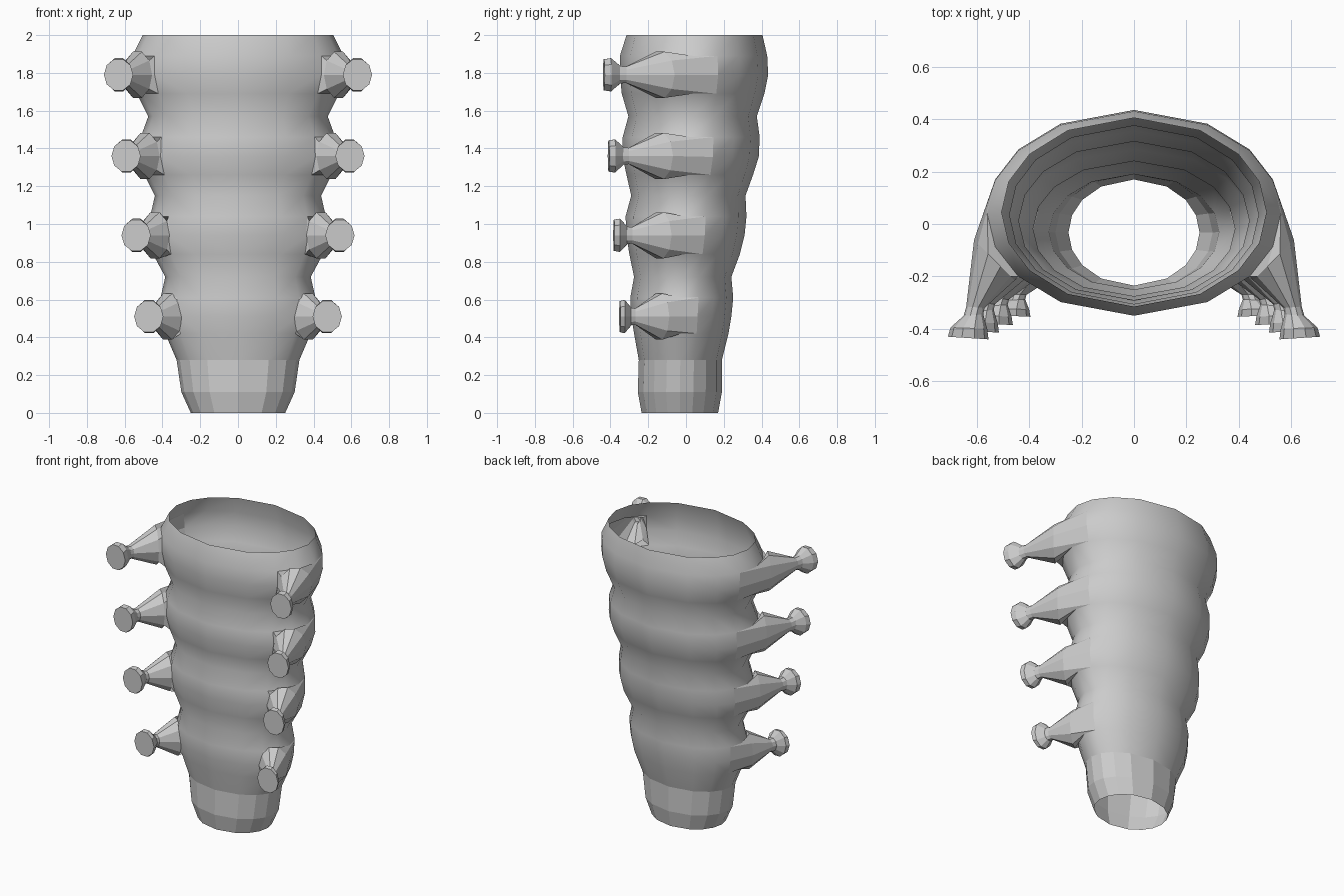
import bpy, bmesh
from math import sin, cos, radians
from mathutils import Vector

if "Cube" in bpy.data.objects:
    bpy.data.objects.remove(bpy.data.objects["Cube"])

# Body rings: height, half width, front y, back y
rings = [
    (0.00, .250, -.235, .170), (0.11, .300, -.255, .190), (0.28, .325, -.250, .190),
    (0.42, .385, -.275, .225), (0.51, .405, -.290, .240), (0.61, .410, -.295, .250), (0.72, .385, -.275, .240),
    (0.84, .450, -.300, .285), (0.94, .470, -.315, .310), (1.04, .465, -.320, .320), (1.15, .440, -.290, .315),
    (1.26, .495, -.315, .355), (1.355, .520, -.335, .385), (1.46, .515, -.335, .390), (1.57, .475, -.305, .375),
    (1.69, .535, -.340, .415), (1.79, .560, -.350, .435), (1.89, .560, -.350, .430), (2.00, .505, -.315, .405),
]
angles = [90, 60, 38, 19, 0, -19, -38, -60, -90]

# Arms: first body ring of the opening, centre height, x shift, y scale, y shift
arms = [(15, 1.79, 0, 1, 0), (11, 1.36, -.04, .91, -.014),
        (7, .94, -.093, .815, -.027), (3, .51, -.16, .70, -.046)]
# Arm sections: outer x, y, inner x, y, half height
sections = [(.61, -.06, .455, -.215, .122), (.64, -.315, .57, -.32, .043),
            (.65, -.35, .575, -.345, .046), (.70, -.395, .56, -.40, .088),
            (.71, -.43, .555, -.44, .082)]

bm = bmesh.new()

# Right half of the open ribbed tube, with openings for the arms
grid = []
for z, w, yf, yb in rings:
    row = []
    for a in angles:
        x = w * cos(radians(a)) if abs(a) < 90 else 0
        y = (yf + yb) / 2 + (yb - yf) / 2 * sin(radians(a))
        row.append(bm.verts.new((x, y, z)))
    grid.append(row)

open_rows = {r + k for r, *_ in arms for k in (0, 1)}
for r in range(len(rings) - 1):
    for c in range(len(angles) - 1):
        if r in open_rows and 3 <= c <= 5:
            continue
        f = bm.faces.new((grid[r][c + 1], grid[r][c], grid[r + 1][c], grid[r + 1][c + 1]))
        f.smooth = r >= 2

# Side arms drawn out of the openings, flaring to a blunt tip
border = [(0, 3), (0, 4), (0, 5), (0, 6), (1, 6), (2, 6), (2, 5), (2, 4), (2, 3), (1, 3)]
for r, zc, dx, sy, dy in arms:
    loop = [grid[r + i][c] for i, c in border]
    for ox, oy, ix, iy, h in sections:
        outer = Vector((ox + dx, oy * sy + dy, zc))
        inner = Vector((ix + dx, iy * sy + dy, zc))
        mid, half = (outer + inner) / 2, (outer - inner) / 2
        ring = []
        for i in range(10):
            a = radians(-36 * (i + 1))
            ring.append(bm.verts.new(mid + half * cos(a) + Vector((0, 0, h * sin(a) / .95))))
        for i in range(10):
            j = (i + 1) % 10
            bm.faces.new((loop[i], ring[i], ring[j], loop[j]))
        loop = ring
    bm.faces.new(loop[::-1])

# Sharp edges where the arms and the plain foot meet the smooth body
for e in bm.edges:
    if len(e.link_faces) == 2 and not all(f.smooth for f in e.link_faces):
        e.smooth = False

mesh = bpy.data.meshes.new("ribbed_tube_with_arms")
bm.to_mesh(mesh)
bm.free()
tube = bpy.data.objects.new("ribbed_tube_with_arms", mesh)
bpy.context.collection.objects.link(tube)
mirror = tube.modifiers.new("mirror", 'MIRROR')
mirror.use_axis[0] = True
mirror.use_mirror_merge = True
